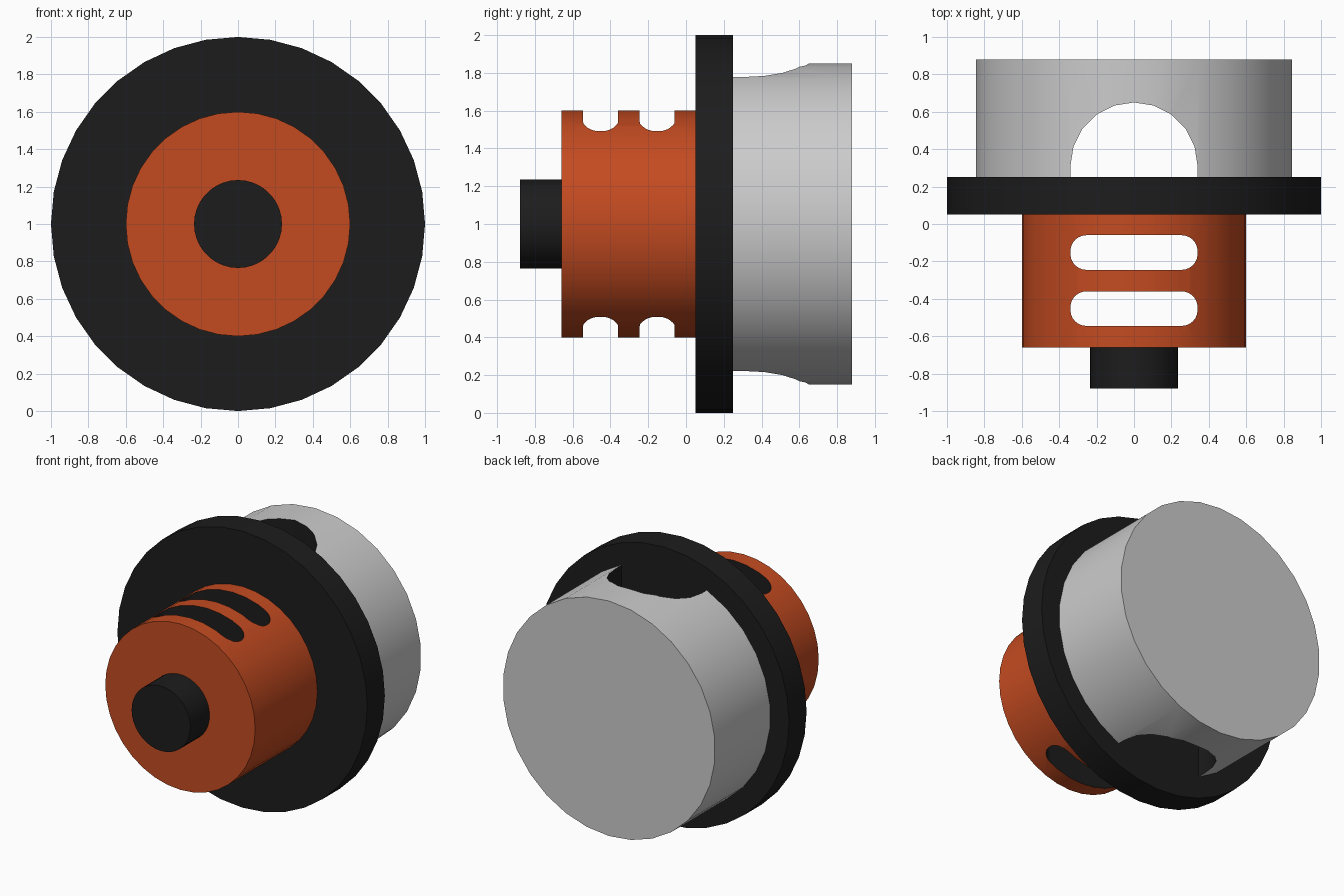
import bpy, bmesh
from math import sin, cos, pi, radians

if "Cube" in bpy.data.objects:
    bpy.data.objects.remove(bpy.data.objects["Cube"])


def material(name, rgb):
    m = bpy.data.materials.new(name)
    m.diffuse_color = (*rgb, 1)
    m.use_nodes = True
    m.node_tree.nodes["Principled BSDF"].inputs["Base Color"].default_value = m.diffuse_color
    return m


black = material("black", (0.012, 0.012, 0.012))
orange = material("orange", (0.55, 0.07, 0.015))
grey = material("grey", (0.6, 0.6, 0.6))


def prism(name, bottom, offset, mats):
    """Extrude a closed outline by an offset vector."""
    bm = bmesh.new()
    face = bm.faces.new([bm.verts.new(p) for p in bottom])
    ext = bmesh.ops.extrude_face_region(bm, geom=[face], use_keep_orig=True)
    verts = [v for v in ext["geom"] if isinstance(v, bmesh.types.BMVert)]
    bmesh.ops.translate(bm, verts=verts, vec=offset)
    bmesh.ops.recalc_face_normals(bm, faces=bm.faces[:])
    me = bpy.data.meshes.new(name)
    bm.to_mesh(me)
    bm.free()
    ob = bpy.data.objects.new(name, me)
    bpy.context.collection.objects.link(ob)
    for m in mats:
        me.materials.append(m)
    return ob


def drum(name, r, y0, y1, sides, mats):
    ring = [(r * sin(2 * pi * i / sides), y0, 1 + r * cos(2 * pi * i / sides))
            for i in range(sides)]
    return prism(name, ring, (0, y1 - y0, 0), mats)


def cut(target, name, outline):
    """Cut an xy outline vertically right through; cut walls are black."""
    mats = list(target.data.materials)
    c = prism(name, [(x, y, -0.2) for x, y in outline], (0, 0, 2.4), mats)
    for p in c.data.polygons:
        p.material_index = 1
    mod = target.modifiers.new(name, 'BOOLEAN')
    mod.operation = 'DIFFERENCE'
    mod.solver = 'EXACT'
    mod.object = c
    bpy.context.view_layer.objects.active = target
    bpy.ops.object.modifier_apply(modifier=mod.name)
    bpy.data.objects.remove(c)


def slot(y0, y1, half=0.34, r=0.085, n=6):
    pts = []
    for k, (cx, cy) in enumerate([(half - r, y1 - r), (r - half, y1 - r),
                                  (r - half, y0 + r), (half - r, y0 + r)]):
        for i in range(n + 1):
            a = (k + i / n) * pi / 2
            pts.append((cx + r * cos(a), cy + r * sin(a)))
    return pts


# Front knob and flange disc
knob = drum("front_knob", 0.235, -0.88, -0.66, 36, [black])
flange = drum("flange_disc", 1.0, 0.05, 0.25, 36, [black])

# Orange barrel with two rounded through slots
barrel = drum("barrel", 0.6, -0.66, 0.05, 36, [orange, black])
for y0, y1 in [(-0.245, -0.06), (-0.545, -0.36)]:
    cut(barrel, "slot_cutter", slot(y0, y1))

# Grey rear drum with arched through opening
rear = drum("rear_drum", 0.85, 0.25, 0.88, 30, [grey, black])
arch = [(0.34 * cos(i * pi / 10), 0.31 + 0.34 * sin(i * pi / 10)) for i in range(11)]
cut(rear, "arch_cutter", arch + [(-0.34, 0.15), (0.34, 0.15)])

# Smooth round walls, crisp rims
for ob in (knob, flange, barrel, rear):
    bpy.ops.object.select_all(action='DESELECT')
    ob.select_set(True)
    bpy.context.view_layer.objects.active = ob
    bpy.ops.object.shade_smooth_by_angle(angle=radians(30))
